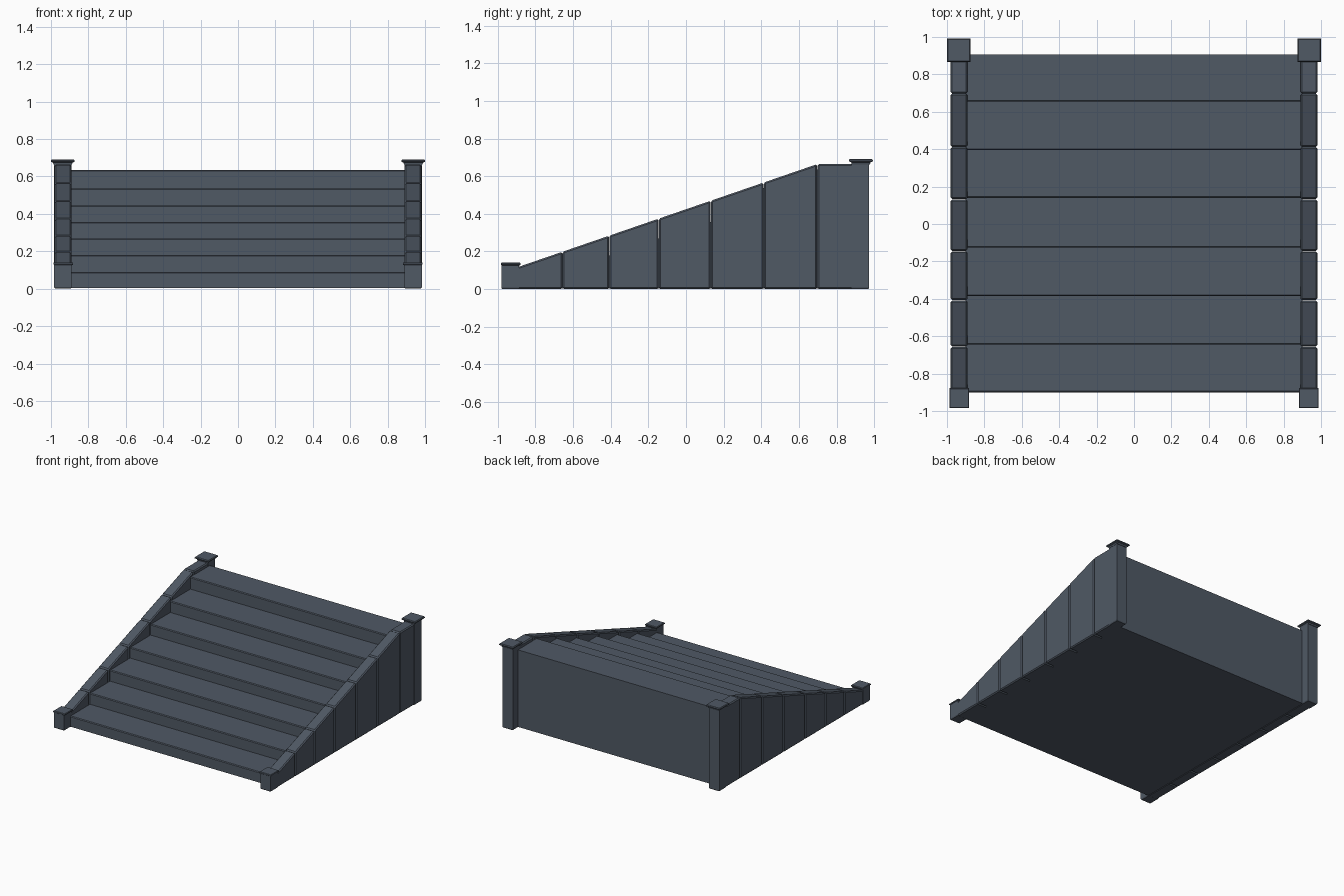
import bpy, bmesh

if "Cube" in bpy.data.objects:
    bpy.data.objects.remove(bpy.data.objects["Cube"])

slate = bpy.data.materials.new("dark_slate")
slate.diffuse_color = (0.08, 0.10, 0.13, 1)
slate.use_nodes = True
slate.node_tree.nodes["Principled BSDF"].inputs["Base Color"].default_value = slate.diffuse_color


def finish(name, bm, bevel=0.0, mirror=False):
    bmesh.ops.recalc_face_normals(bm, faces=bm.faces)
    mesh = bpy.data.meshes.new(name)
    bm.to_mesh(mesh)
    bm.free()
    mesh.materials.append(slate)
    ob = bpy.data.objects.new(name, mesh)
    bpy.context.collection.objects.link(ob)
    if bevel:
        m = ob.modifiers.new("bevel", 'BEVEL')
        m.width, m.segments = bevel, 1
        m.limit_method, m.angle_limit = 'ANGLE', 0.6
    if mirror:
        ob.modifiers.new("mirror", 'MIRROR').use_mirror_merge = False
    return ob


def prism(name, profile, x0, x1, bevel=0.0, mirror=False):
    """Extrude a (y, z) profile along x."""
    bm = bmesh.new()
    face = bm.faces.new([bm.verts.new((x0, y, z)) for y, z in profile])
    ext = bmesh.ops.extrude_face_region(bm, geom=[face])
    verts = [v for v in ext["geom"] if isinstance(v, bmesh.types.BMVert)]
    bmesh.ops.translate(bm, verts=verts, vec=(x1 - x0, 0, 0))
    return finish(name, bm, bevel, mirror)


def tower(name, cx, cy, rings):
    """Stack square rings of (half width, z) into a post or cap."""
    bm = bmesh.new()
    loops = [[bm.verts.new((cx + sx * h, cy + sy * h, z))
              for sx, sy in ((-1, -1), (1, -1), (1, 1), (-1, 1))] for h, z in rings]
    for a, b in zip(loops, loops[1:]):
        for i in range(4):
            j = (i + 1) % 4
            bm.faces.new((a[i], a[j], b[j], b[i]))
    bm.faces.new(loops[0][::-1])
    bm.faces.new(loops[-1])
    return finish(name, bm, mirror=True)


# Solid flight of seven steps with softened noses
risers = [-0.90, -0.645, -0.385, -0.125, 0.14, 0.395, 0.655]
heights = [0.09, 0.18, 0.27, 0.357, 0.445, 0.537, 0.635]
nose = 0.006
profile = [(risers[0], 0.004)]
for i, (y, z) in enumerate(zip(risers, heights)):
    if i:
        profile.append((y, heights[i - 1]))
    profile += [(y, z - nose), (y + nose, z)]
profile += [(0.905, heights[-1]), (0.905, 0.004)]
prism("steps", profile, -0.90, 0.90)


# Sloping side walls made of bevelled stone blocks
def rail_z(y):
    return min(0.665, 0.125 + 0.344 * (y + 0.87))


seams = [-0.90, -0.656, -0.408, -0.145, 0.132, 0.412, 0.698, 0.90]
for n, (a, b) in enumerate(zip(seams, seams[1:]), 1):
    a, b = a + 0.001, b - 0.001
    prism(f"side_wall_block_{n}",
          [(a, 0), (b, 0), (b, rail_z(b)), (a, rail_z(a))],
          0.89, 0.98, bevel=0.008, mirror=True)

# Low front posts and tall back posts with caps
tower("front_post", 0.936, -0.934,
      [(0.042, 0), (0.047, 0.008), (0.047, 0.13)])
tower("front_post_cap", 0.934, -0.931,
      [(0.047, 0.125), (0.053, 0.13), (0.053, 0.137), (0.049, 0.141)])
tower("back_post", 0.936, 0.926,
      [(0.042, 0), (0.047, 0.008), (0.047, 0.67)])
tower("back_post_cap", 0.937, 0.929,
      [(0.048, 0.663), (0.052, 0.674), (0.063, 0.679), (0.063, 0.686), (0.058, 0.692)])
